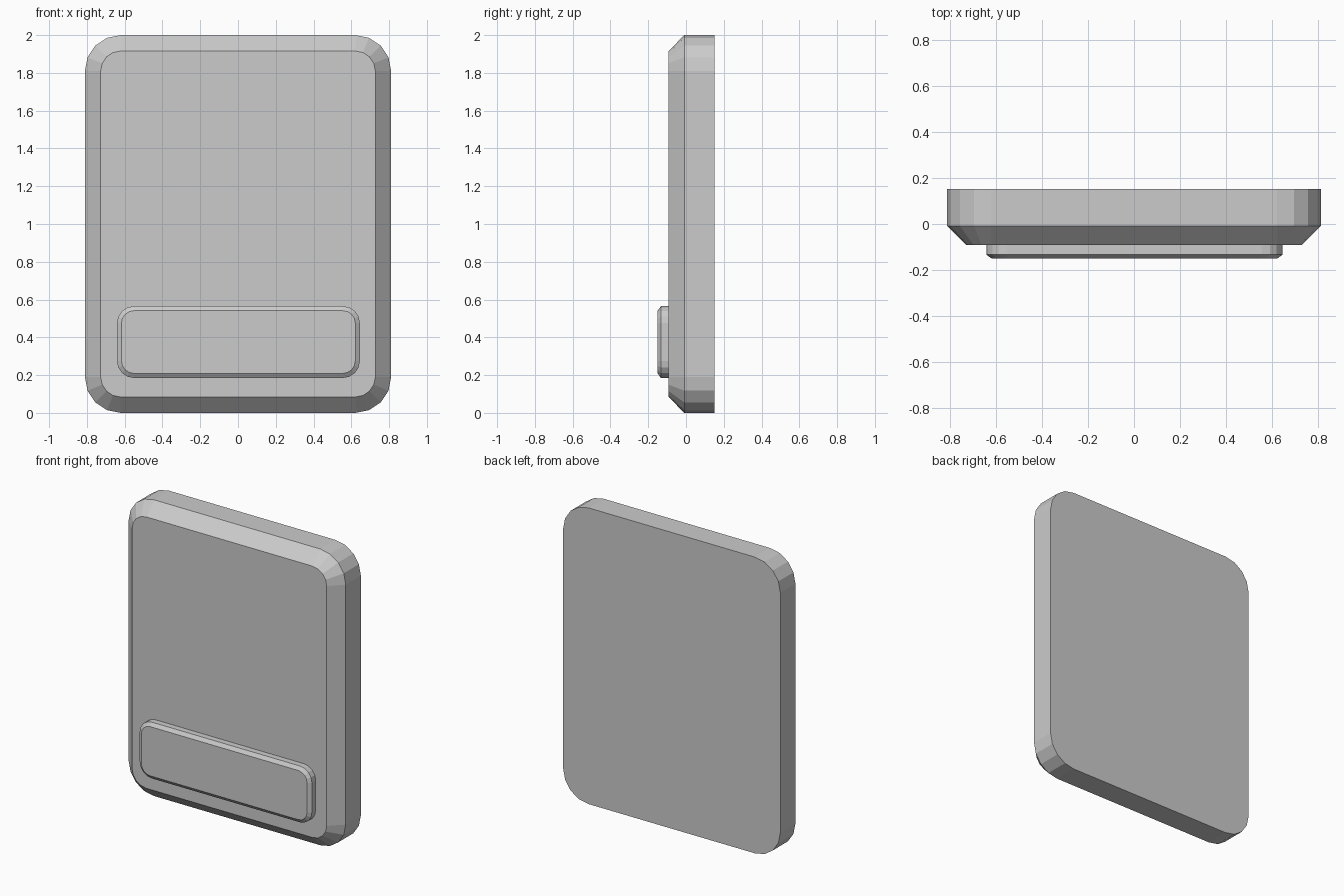
import bpy, bmesh, math

if "Cube" in bpy.data.objects:
    bpy.data.objects.remove(bpy.data.objects["Cube"])


def rounded_rect(hw, z0, z1, r, segs):
    """Rounded rectangle outline in the XZ plane."""
    pts = []
    corners = [(hw - r, z1 - r), (-hw + r, z1 - r), (-hw + r, z0 + r), (hw - r, z0 + r)]
    for i, (cx, cz) in enumerate(corners):
        for k in range(segs + 1):
            a = math.pi / 2 * (i + k / segs)
            pts.append((cx + r * math.cos(a), cz + r * math.sin(a)))
    return pts


def chamfered_slab(name, hw, z0, z1, r, segs, back, edge, front, inset):
    """Slab facing -y whose front rim is chamfered by the inset."""
    bm = bmesh.new()
    rings = []
    for y, d in ((back, 0), (edge, 0), (front, inset)):
        outline = rounded_rect(hw - d, z0 + d, z1 - d, r - d, segs)
        rings.append([bm.verts.new((x, y, z)) for x, z in outline])
    n = len(rings[0])
    for a, b in zip(rings, rings[1:]):
        for i in range(n):
            j = (i + 1) % n
            bm.faces.new((a[i], a[j], b[j], b[i]))
    bm.faces.new(rings[0])
    bm.faces.new(rings[-1])
    bmesh.ops.recalc_face_normals(bm, faces=bm.faces)
    mesh = bpy.data.meshes.new(name)
    bm.to_mesh(mesh)
    bm.free()
    obj = bpy.data.objects.new(name, mesh)
    bpy.context.collection.objects.link(obj)
    return obj


# Main plate with wide front chamfer
chamfered_slab("plate_body", 0.811, 0.0, 2.0, 0.19, 4, 0.152, -0.009, -0.092, 0.084)

# Raised bar on the lower front, slightly sunk into the plate
bar = chamfered_slab("front_bar", 0.643, 0.185, 0.565, 0.09, 4, -0.08, -0.133, -0.15, 0.024)
bar.location.x = 0.002
